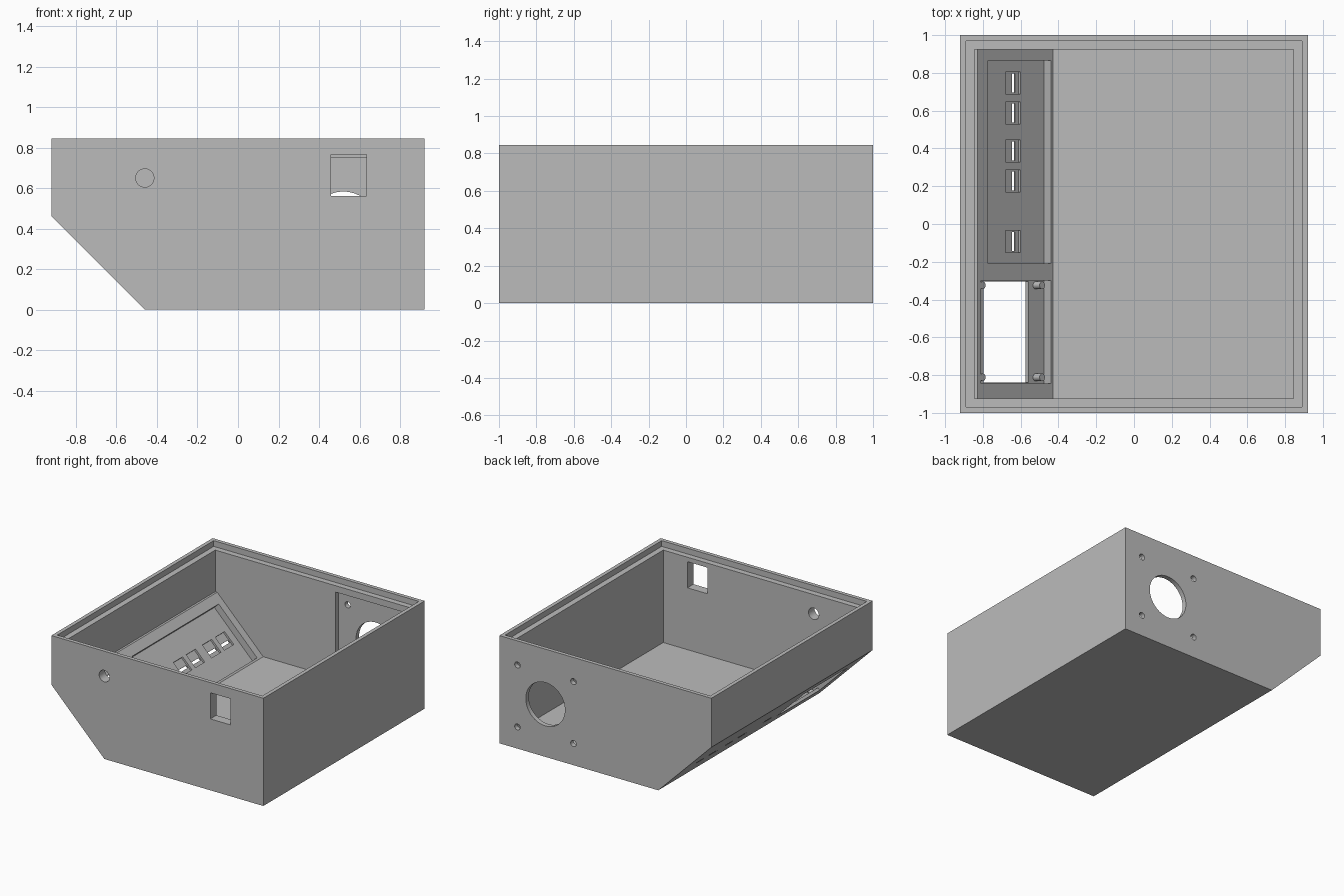
import bpy, bmesh, math

cube = bpy.data.objects.get("Cube")
if cube:
    bpy.data.objects.remove(cube, do_unlink=True)

grey = bpy.data.materials.new("plain grey")
grey.use_nodes = True
colour = (0.5, 0.5, 0.5, 1)
grey.diffuse_color = colour
grey.node_tree.nodes["Principled BSDF"].inputs["Base Color"].default_value = colour

H = 0.845            # box height
WALL = 0.075         # wall thickness
PANEL = -0.354       # inner face of the sloped panel lies on x + z = PANEL
POCKET = 0.053       # depth of the panel pockets
DIAG = math.sqrt(0.5)


def prism(name, profile, y0, y1):
    """Extrude an (x, z) profile from y0 to y1."""
    bm = bmesh.new()
    face = bm.faces.new([bm.verts.new((x, y0, z)) for x, z in profile])
    ext = bmesh.ops.extrude_face_region(bm, geom=[face])
    moved = [g for g in ext["geom"] if isinstance(g, bmesh.types.BMVert)]
    bmesh.ops.translate(bm, verts=moved, vec=(0, y1 - y0, 0))
    bmesh.ops.recalc_face_normals(bm, faces=bm.faces)
    mesh = bpy.data.meshes.new(name)
    bm.to_mesh(mesh)
    bm.free()
    mesh.materials.append(grey)
    ob = bpy.data.objects.new(name, mesh)
    bpy.context.collection.objects.link(ob)
    return ob


def rect(x0, x1, z0, z1):
    return [(x0, z0), (x1, z0), (x1, z1), (x0, z1)]


def circle(x, z, r, n=48):
    return [(x + r * math.cos(math.tau * i / n), z + r * math.sin(math.tau * i / n))
            for i in range(n)]


def on_panel(x, depth):
    """Point below the inner panel face, starting from x on that face."""
    return x - depth * DIAG, PANEL - x - depth * DIAG


def panel_slot(x0, x1, d0, d1):
    return [on_panel(x0, d0), on_panel(x1, d0), on_panel(x1, d1), on_panel(x0, d1)]


def cut(target, profile, y0, y1):
    cutter = prism("cutter", profile, y0, y1)
    cutter.hide_render = True
    mod = target.modifiers.new("cut", "BOOLEAN")
    mod.operation = "DIFFERENCE"
    mod.solver = "EXACT"
    mod.object = cutter
    bpy.ops.object.select_all(action="DESELECT")
    bpy.context.view_layer.objects.active = target
    target.select_set(True)
    bpy.ops.object.modifier_apply(modifier=mod.name)
    bpy.data.objects.remove(cutter, do_unlink=True)


# Case with a sloped lower edge
case = prism("case", [(-0.92, 0.46), (-0.46, 0), (0.92, 0), (0.92, H), (-0.92, H)], -1, 1)

# Cavity, with a small ledge above the sloped panel
ledge = 0.474
inner = 0.92 - WALL
cut(case, [(-inner, 1), (-inner, ledge), (PANEL - ledge, ledge), (PANEL - WALL, WALL),
           (inner, WALL), (inner, 1)], -1 + WALL, 1 - WALL)

# Lid rebate round the rim
cut(case, rect(-0.89, 0.89, H - 0.045, 1), -0.97, 0.97)

# Front cable hole and square socket
cut(case, circle(-0.46, 0.65, 0.045), -1.1, -0.8)
cut(case, rect(0.46, 0.635, 0.56, 0.765), -1.1, -0.8)

# Fan seat, opening and screw holes in the back
FX, FZ, FS = 0.52, 0.413, 0.243
cut(case, rect(0.2, 0.84, 0.08, 0.75), 0.8, 0.963)
cut(case, circle(FX, FZ, 0.17, 64), 0.8, 1.1)
for sx in (-FS, FS):
    for sz in (-FS, FS):
        cut(case, circle(FX + sx, FZ + sz, 0.024, 24), 0.8, 1.1)

# Switch pocket and its slots
SHIFT = POCKET * DIAG
cut(case, panel_slot(-0.773, -0.44, -0.01, POCKET), -0.21, 0.865)
for y in (0.747, 0.588, 0.387, 0.228, -0.092):
    cut(case, panel_slot(-0.68 + SHIFT, -0.6 + SHIFT, 0.04, POCKET + 0.015), y - 0.058, y + 0.058)
    cut(case, panel_slot(-0.635 + SHIFT, -0.62 + SHIFT, 0.05, 0.12), y - 0.05, y + 0.05)

# Display pocket and window
cut(case, panel_slot(-0.81, -0.44, -0.01, POCKET), -0.845, -0.30)
cut(case, panel_slot(-0.796 + SHIFT, -0.558 + SHIFT, 0.03, 0.12), -0.838, -0.305)

# Display mounting posts
for end, x in (("lower", -0.483), ("upper", -0.797)):
    for side, y in (("front", -0.812), ("back", -0.325)):
        px, pz = on_panel(x, POCKET - 0.022)
        bpy.ops.mesh.primitive_cylinder_add(vertices=24, radius=0.02, depth=0.054,
                                            location=(px, y, pz),
                                            rotation=(0, math.pi / 4, 0))
        post = bpy.context.object
        post.name = f"{end}_{side}_post"
        post.data.materials.append(grey)
        bpy.ops.object.shade_smooth_by_angle()
